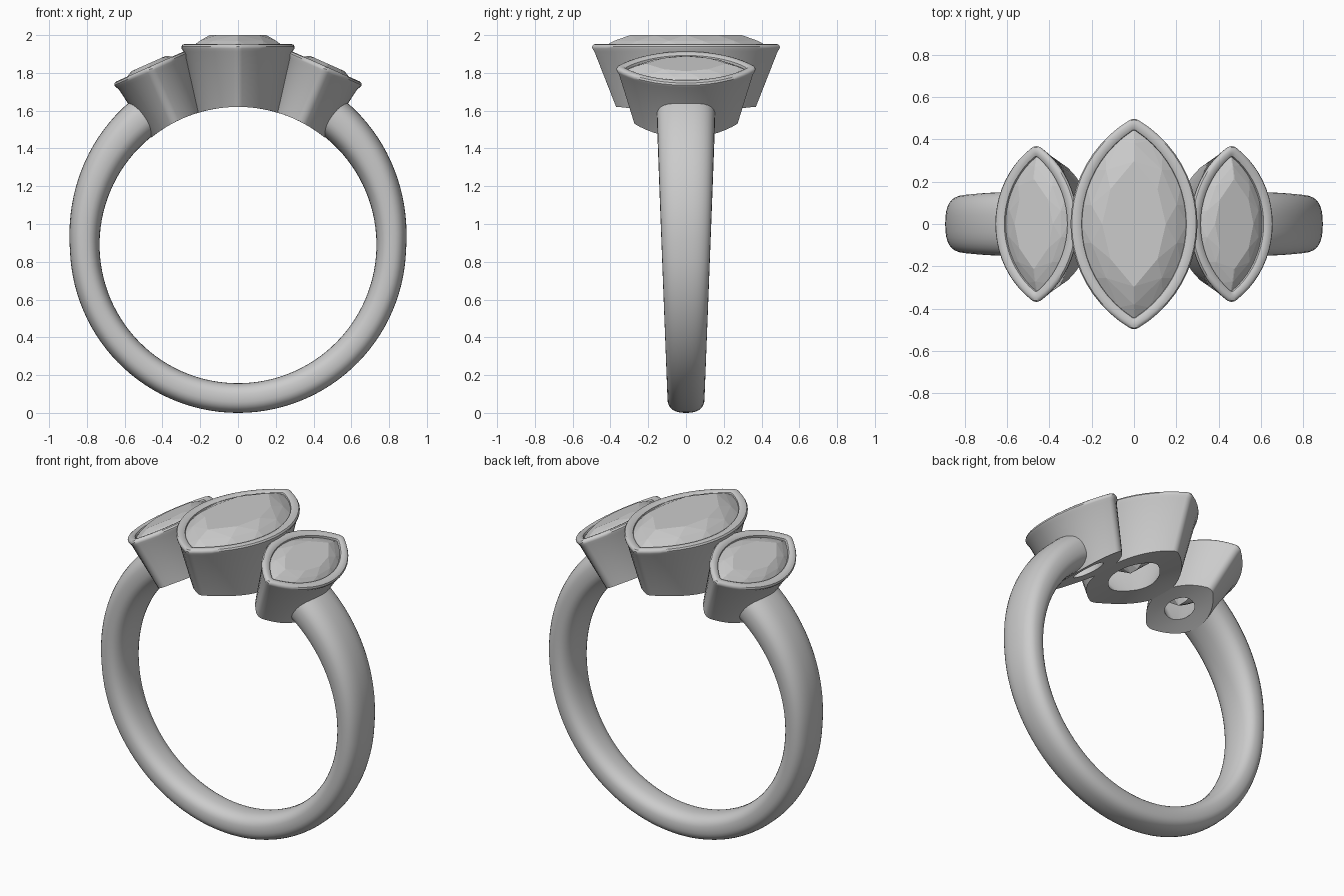
import bpy, bmesh, math
from mathutils import Vector, Matrix

if "Cube" in bpy.data.objects:
    bpy.data.objects.remove(bpy.data.objects["Cube"])

CENTER_Z, FINGER = 0.89, 0.73      # ring centre height, finger hole radius


def finish(name, bm, smooth=True):
    bmesh.ops.recalc_face_normals(bm, faces=bm.faces)
    mesh = bpy.data.meshes.new(name)
    bm.to_mesh(mesh)
    bm.free()
    ob = bpy.data.objects.new(name, mesh)
    bpy.context.collection.objects.link(ob)
    if smooth:
        bpy.ops.object.select_all(action='DESELECT')
        ob.select_set(True)
        bpy.context.view_layer.objects.active = ob
        bpy.ops.object.shade_smooth_by_angle(angle=math.radians(40))
    return ob


def loft(bm, rings, closed):
    """Bridge rings of points; closed joins the last ring to the first."""
    vs = [[bm.verts.new(p) for p in r] for r in rings]
    n = len(vs[0])
    for i in range(len(vs) if closed else len(vs) - 1):
        a, b = vs[i], vs[(i + 1) % len(vs)]
        for j in range(n):
            k = (j + 1) % n
            bm.faces.new((a[j], a[k], b[k], b[j]))
    if not closed:
        bm.faces.new(vs[0])
        bm.faces.new(vs[-1])


def marquise(a, b, r, n=20, fan=6):
    """Pointed oval of half sizes a, b with tips rounded by radius r."""
    ca, cb = a - r, b - r
    th = 2 * math.atan2(ca, cb)
    rad = (ca * ca + cb * cb) / (2 * ca)
    half = []
    for i in range(n + 1):
        t = -th + 2 * th * i / n
        half.append((ca - rad + (rad + r) * math.cos(t), (rad + r) * math.sin(t)))
    for i in range(1, fan):
        t = th + (math.pi - 2 * th) * i / fan
        half.append((r * math.cos(t), cb + r * math.sin(t)))
    return half + [(-x, -y) for x, y in half]


# Shank: rounded section swept round the finger, wider and thicker at the top
def shank():
    bm = bmesh.new()
    rings, steps, gap = [], 96, math.radians(34)
    for i in range(steps + 1):
        t = gap + (2 * math.pi - 2 * gap) * i / steps     # angle from the top
        up = max(0, (math.cos(t) + 0.05) / 0.83)
        thick = 0.157 + 0.058 * up ** 1.3
        z_mid = CENTER_Z + 0.81 * math.cos(t)
        width = 0.095 + 0.062 * z_mid / 1.6
        ring = []
        for j in range(32):
            u = 2 * math.pi * j / 32
            c, s = math.cos(u), math.sin(u)
            c = math.copysign(abs(c) ** 0.8, c)
            s = math.copysign(abs(s) ** 0.8, s)
            r = FINGER + 0.003 + thick / 2 * (1 + c)
            ring.append((r * math.sin(t), width * s, CENTER_Z + r * math.cos(t)))
        rings.append(ring)
    loft(bm, rings, False)
    finish("shank", bm)


# Setting: flared marquise cup with rounded lip, hollow, underside follows the finger
def setting(name, a, b, wall, base, hole, top, offset, angle):
    place = Matrix.Translation((0, 0, CENTER_Z)) @ Matrix.Rotation(angle, 4, 'Y')
    ia, ib = a - wall, b - wall
    rows = [
        (*hole, 0.05, None),
        ((hole[0] + base[0]) / 2, (hole[1] + base[1]) / 2, 0.05, None),
        (*base, 0.04, None),
        (a - 0.012, b - 0.012, 0.04, top - 0.04),
        (a - 0.002, b - 0.002, 0.04, top - 0.025),
        (a, b, 0.04, top - 0.014),
        (a - 0.006, b - 0.006, 0.035, top - 0.004),
        (a - 0.018, b - 0.018, 0.03, top),
        (ia + 0.018, ib + 0.018, 0.02, top - 0.001),
        (ia + 0.005, ib + 0.005, 0.015, top - 0.008),
        (ia, ib, 0.012, top - 0.03),
    ]
    rings = []
    for ra, rb, r, z in rows:
        ring = []
        for x, y in marquise(ra, rb, r):
            x += offset
            h = z if z else math.sqrt(FINGER ** 2 - x * x)
            ring.append(place @ Vector((x, y, h)))
        rings.append(ring)
    bm = bmesh.new()
    loft(bm, rings, True)
    finish(name + "_setting", bm)
    return place, ia, ib


# Stone: faceted marquise cut made as a convex hull of table, crown, girdle, pavilion
def stone(name, place, a, b, girdle, table, culet, offset):
    bm = bmesh.new()
    mid = girdle + (table - girdle) * 0.55

    def ring(fa, fb, z, n):
        for x, y in marquise(a * fa, b * fb, 0.004, n, 1):
            bm.verts.new(place @ Vector((x + offset, y, z)))

    ring(1, 1, girdle, 12)
    ring(1, 1, girdle - 0.012, 12)
    ring(0.84, 0.85, mid, 5)
    ring(0.6, 0.66, table, 4)
    ring(0.55, 0.52, culet + (girdle - culet) * 0.42, 4)
    bm.verts.new(place @ Vector((offset, 0.03, culet)))
    bm.verts.new(place @ Vector((offset, -0.03, culet)))
    res = bmesh.ops.convex_hull(bm, input=bm.verts)
    junk = {g for g in res["geom_interior"] + res["geom_unused"]
            if isinstance(g, bmesh.types.BMVert)}
    bmesh.ops.delete(bm, geom=list(junk), context='VERTS')
    finish(name + "_stone", bm, smooth=False)


shank()

place, ia, ib = setting("centre", 0.30, 0.497, 0.057, (0.22, 0.37), (0.12, 0.19),
                        1.063, 0, 0)
stone("centre", place, ia + 0.008, ib + 0.008, 1.043, 1.11, 0.765, 0)

for label, s in (("left", -1), ("right", 1)):
    place, ia, ib = setting(label, 0.212, 0.368, 0.054, (0.148, 0.275), (0.065, 0.11),
                            1.052, 0.043 * s, s * math.radians(24))
    stone(label, place, ia + 0.007, ib + 0.007, 1.03, 1.069, 0.77, 0.043 * s)
